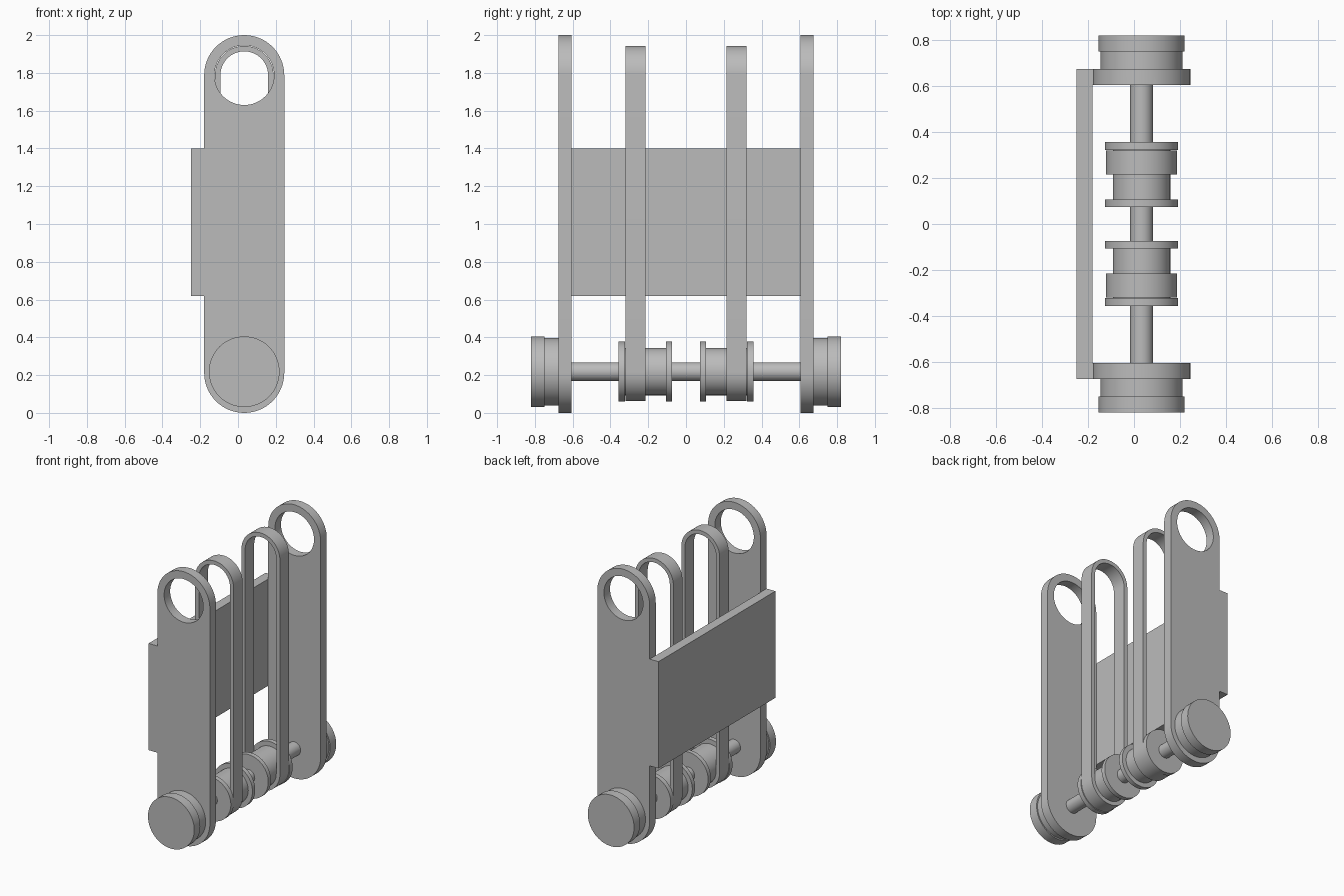
import bpy
import bmesh
from math import sin, cos, pi, radians
from mathutils import Matrix

cube = bpy.data.objects.get("Cube")
if cube:
    bpy.data.objects.remove(cube, do_unlink=True)

AXIS_X, AXIS_Z, TOP_Z = 0.033, 0.218, 1.788

grey = bpy.data.materials.new("plain grey")
grey.use_nodes = True
grey.diffuse_color = (0.5, 0.5, 0.5, 1)
grey.node_tree.nodes["Principled BSDF"].inputs["Base Color"].default_value = (0.5, 0.5, 0.5, 1)


def finish(bm, name):
    bmesh.ops.recalc_face_normals(bm, faces=bm.faces)
    mesh = bpy.data.meshes.new(name)
    bm.to_mesh(mesh)
    bm.free()
    mesh.materials.append(grey)
    obj = bpy.data.objects.new(name, mesh)
    bpy.context.collection.objects.link(obj)
    return obj


def smooth(obj):
    bpy.ops.object.select_all(action="DESELECT")
    obj.select_set(True)
    bpy.context.view_layer.objects.active = obj
    bpy.ops.object.shade_smooth_by_angle(angle=radians(30))


def arc(z, r, start, end, n=32):
    steps = [start + (end - start) * i / n for i in range(n + 1)]
    return [(AXIS_X + r * cos(a), z + r * sin(a)) for a in steps]


def extrude_loops(name, loops, y0, y1):
    """Fill outlines (with holes) in the xz plane and extrude along y."""
    bm = bmesh.new()
    edges = []
    for loop in loops:
        vs = [bm.verts.new((x, y0, z)) for x, z in loop]
        edges += [bm.edges.new((a, b)) for a, b in zip(vs, vs[1:] + vs[:1])]
    bmesh.ops.triangle_fill(bm, edges=edges, use_beauty=True)
    grown = bmesh.ops.extrude_face_region(bm, geom=bm.faces[:], use_keep_orig=True)
    moved = [g for g in grown["geom"] if isinstance(g, bmesh.types.BMVert)]
    bmesh.ops.translate(bm, verts=moved, vec=(0, y1 - y0, 0))
    return finish(bm, name)


def turned(name, profile, side):
    """Lathe a (y, radius) profile about the axle line."""
    bm = bmesh.new()
    vs = [bm.verts.new((r, y * side, 0)) for y, r in profile]
    edges = [bm.edges.new(p) for p in zip(vs, vs[1:])]
    bmesh.ops.spin(bm, geom=vs + edges, cent=(0, 0, 0), axis=(0, 1, 0),
                   angle=2 * pi, steps=64, use_merge=True)
    bmesh.ops.remove_doubles(bm, verts=bm.verts, dist=0.0001)
    bmesh.ops.translate(bm, verts=bm.verts, vec=(AXIS_X, 0, AXIS_Z))
    obj = finish(bm, name)
    smooth(obj)
    return obj


# Frame: two round-ended side plates joined by a back panel, cut from one solid
R = 0.212
outline = arc(2 - R, R, 0, pi)
outline += [(AXIS_X - R, 1.4), (-0.25, 1.4), (-0.25, 0.62), (AXIS_X - R, 0.62)]
outline += arc(R, R, pi, 2 * pi)
hole = arc(TOP_Z, 0.158, 0, 2 * pi, 64)[:-1]
frame = extrude_loops("frame", [outline, hole], -0.675, 0.675)

bm = bmesh.new()
bmesh.ops.create_cube(bm, size=1, matrix=Matrix.Translation((0.32, 0, 1))
                      @ Matrix.Diagonal((1, 1.21, 3, 1)))
cutter = finish(bm, "frame_cutter")
cutter.hide_render = True
cut = frame.modifiers.new("opening", "BOOLEAN")
cut.operation = "DIFFERENCE"
cut.solver = "EXACT"
cut.object = cutter
bpy.context.view_layer.objects.active = frame
bpy.ops.object.modifier_apply(modifier=cut.name)
bpy.data.objects.remove(cutter, do_unlink=True)

# Merge the leftover flat triangles
bm = bmesh.new()
bm.from_mesh(frame.data)
bmesh.ops.dissolve_limit(bm, angle_limit=radians(1), verts=bm.verts, edges=bm.edges)
bm.to_mesh(frame.data)
bm.free()
smooth(frame)

# Axle running between the side plates
turned("axle", [(-0.61, 0), (-0.61, 0.05), (0.61, 0.05), (0.61, 0)], 1)

for label, side in (("front", -1), ("back", 1)):
    # Stepped wheel outside each plate
    turned(label + "_wheel", [(0.67, 0), (0.67, 0.178), (0.75, 0.178), (0.75, 0.187),
                              (0.82, 0.187), (0.82, 0)], side)
    # Flanged pulley
    turned(label + "_pulley", [(0.075, 0), (0.075, 0.159), (0.107, 0.159), (0.107, 0.125),
                               (0.322, 0.125), (0.322, 0.159), (0.357, 0.159), (0.357, 0)], side)
    # Belt loop around the pulley
    loops = [arc(TOP_Z, r, 0, pi) + arc(AXIS_Z, r, pi, 2 * pi) for r in (0.155, 0.126)]
    ends = sorted((0.215 * side, 0.32 * side))
    smooth(extrude_loops(label + "_belt", loops, *ends))
